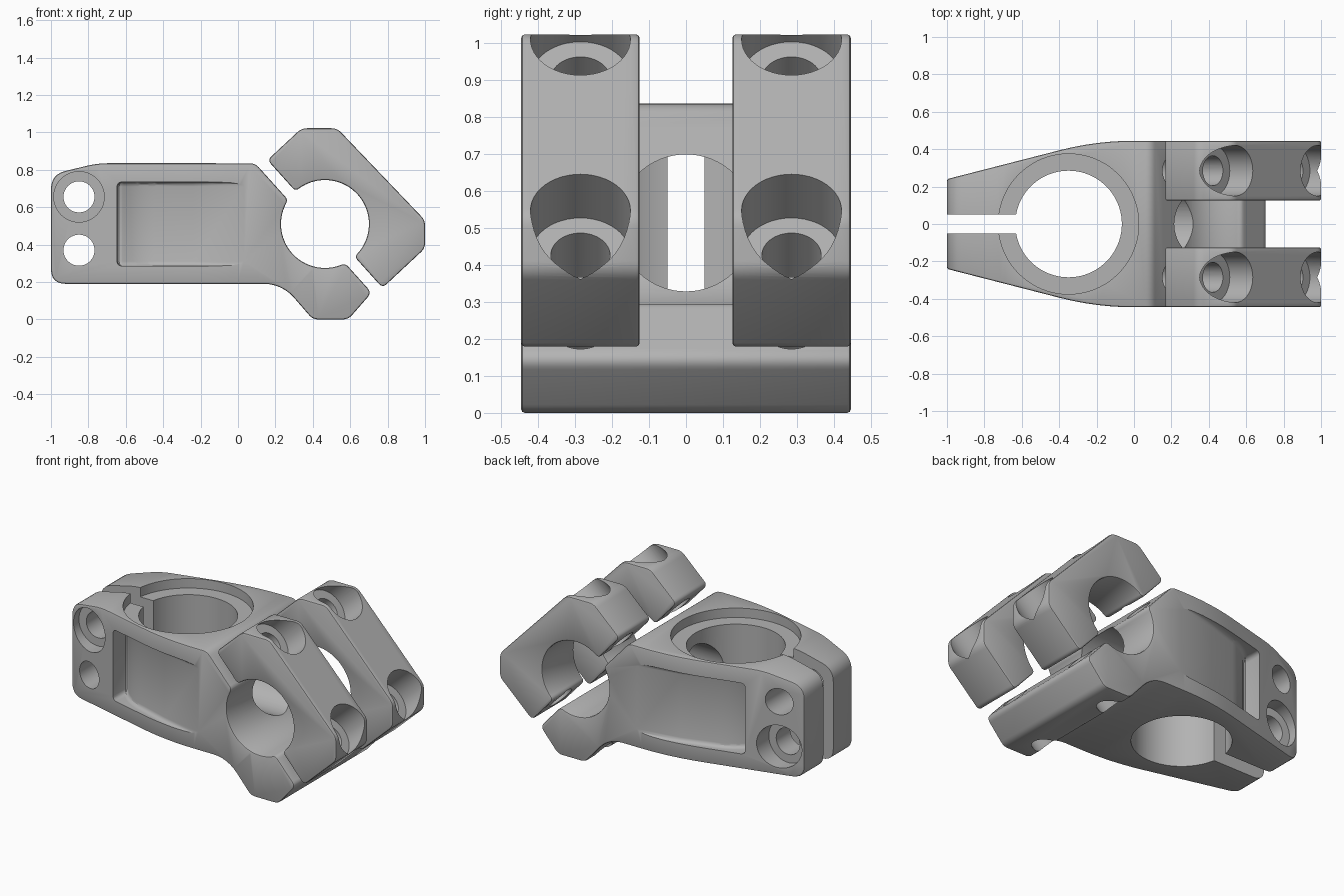
import bpy, bmesh, math
from mathutils import Vector

old = bpy.data.objects.get("Cube")
if old:
    bpy.data.objects.remove(old, do_unlink=True)

metal = bpy.data.materials.new("satin grey")
metal.use_nodes = True
GREY = (0.45, 0.45, 0.45, 1)
metal.diffuse_color = GREY
metal.node_tree.nodes["Principled BSDF"].inputs["Base Color"].default_value = GREY

# Tilted frame of the bar clamp: n points out of the split, t runs along it
CENTRE = Vector((0.465, 0.51))
N = Vector((math.cos(math.radians(42)), math.sin(math.radians(42))))
T = Vector((N.y, -N.x))
BAR_R, BOLT_T, BOLT_Y, HALF = 0.235, 0.32, 0.285, 0.445
BORE_X, BORE_R = -0.35, 0.285


def tilt(n, t):
    return tuple(CENTRE + N * n + T * t)


def tilt3(n, t, y):
    x, z = tilt(n, t)
    return Vector((x, y, z))


def arc(start, end, steps=40):
    """Points on the bar circle, angles in degrees from n towards t."""
    angles = [math.radians(start + (end - start) * i / steps) for i in range(steps + 1)]
    return [(*tilt(BAR_R * math.cos(a), BAR_R * math.sin(a)), 0) for a in angles]


def rounded(points, steps=6):
    """Closed outline; the third value of a point is its rounding length."""
    out = []
    for i, (x, y, r) in enumerate(points):
        p = Vector((x, y))
        if r == 0:
            out.append(p)
            continue
        a = Vector(points[i - 1][:2]) - p
        b = Vector(points[(i + 1) % len(points)][:2]) - p
        a, b = p + a.normalized() * r, p + b.normalized() * r
        for k in range(steps + 1):
            s = k / steps
            out.append(a * (1 - s) ** 2 + p * 2 * s * (1 - s) + b * s * s)
    return out


def prism(name, outline, low, high, axis):
    """Extrude an outline along y (outline in xz) or z (outline in xy)."""
    bm = bmesh.new()
    place = (lambda p: (p[0], low, p[1])) if axis == "y" else (lambda p: (p[0], p[1], low))
    face = bm.faces.new([bm.verts.new(place(p)) for p in outline])
    new = bmesh.ops.extrude_face_region(bm, geom=[face])["geom"]
    shift = Vector((0, high - low, 0)) if axis == "y" else Vector((0, 0, high - low))
    bmesh.ops.translate(bm, vec=shift, verts=[g for g in new if isinstance(g, bmesh.types.BMVert)])
    bmesh.ops.recalc_face_normals(bm, faces=bm.faces)
    mesh = bpy.data.meshes.new(name)
    bm.to_mesh(mesh)
    bm.free()
    obj = bpy.data.objects.new(name, mesh)
    bpy.context.collection.objects.link(obj)
    mesh.materials.append(metal)
    return obj


def rod(start, end, radius, sides=48):
    start, end = Vector(start), Vector(end)
    d = end - start
    bpy.ops.mesh.primitive_cylinder_add(vertices=sides, radius=radius, depth=d.length,
                                        location=(start + end) / 2,
                                        rotation=d.to_track_quat("Z", "Y").to_euler())
    obj = bpy.context.object
    obj.data.materials.append(metal)
    return obj


def apply(obj, mod):
    bpy.context.view_layer.objects.active = obj
    bpy.ops.object.modifier_apply(modifier=mod.name)


def boolean(obj, tool, operation="DIFFERENCE"):
    mod = obj.modifiers.new("cut", "BOOLEAN")
    mod.operation, mod.solver, mod.object = operation, "EXACT", tool
    apply(obj, mod)
    bpy.data.objects.remove(tool, do_unlink=True)


def bevel(obj, width, segments):
    mod = obj.modifiers.new("edge", "BEVEL")
    mod.width, mod.segments = width, segments
    mod.limit_method, mod.angle_limit = "ANGLE", math.radians(40)
    mod.use_clamp_overlap = False
    apply(obj, mod)


def smooth(obj):
    bpy.ops.object.select_all(action="DESELECT")
    obj.select_set(True)
    bpy.context.view_layer.objects.active = obj
    bpy.ops.object.shade_smooth_by_angle(angle=math.radians(30))


# Body: side profile crossed with the tapered plan
GAP = -0.06
half_t = math.sqrt(BAR_R ** 2 - GAP ** 2)
turn = math.degrees(math.atan2(half_t, GAP))
side = rounded([(-1, 0.19, 0.08), (-1, 0.775, 0.08), (-0.75, 0.835, 0.06),
                (*tilt(GAP, -0.491), 0.03), (*tilt(GAP, -half_t), 0.025)]
               + arc(-turn - 7, turn - 360 + 7)
               + [(*tilt(GAP, half_t), 0.025), (*tilt(GAP, 0.44), 0.035),
                  (0.59, 0, 0.03), (0.4, 0, 0.03), (0.235, 0.19, 0.1)])
body = prism("body", side, -HALF, HALF, "y")
plan = rounded([(-1, -0.24, 0), (-0.2, -HALF, 0.2), (1.2, -HALF, 0),
                (1.2, HALF, 0), (-0.2, HALF, 0.2), (-1, 0.24, 0)])
boolean(body, prism("plan", plan, -0.2, 1.2, "z"), "INTERSECT")
bevel(body, 0.01, 2)

# Upright bore, its top recess and the slot that opens it
boolean(body, rod((BORE_X, 0, -0.2), (BORE_X, 0, 1.2), BORE_R, 80))
boolean(body, rod((BORE_X, 0, 0.775), (BORE_X, 0, 1.2), 0.375, 80))
slot = [(-1.2, -0.05), (BORE_X, -0.05), (BORE_X, 0.05), (-1.2, 0.05)]
boolean(body, prism("slot", slot, -0.2, 1.2, "z"))

# Round window between the bore and the bar clamp
boolean(body, rod((BORE_X + 0.05, 0, 0.513), (0.42, 0, 0.513), 0.185, 64))

# Side pockets that wrap around the bore
for s in (-1, 1):
    floor = [(-0.655, 0.7), (-0.645, 0.2)]
    for k in range(13):
        a = math.radians(141 - 38 * k / 12)
        floor.append((BORE_X + 0.345 * math.cos(a), 0.345 * math.sin(a)))
    floor += [(-0.24, 0.395), (0.06, 0.45), (0.06, 0.7)]
    pocket = prism("pocket", [(x, s * y) for x, y in floor], 0.285, 0.735, "z")
    bevel(pocket, 0.025, 3)
    boolean(body, pocket)

# Pinch bolt holes, counterbored from opposite sides
for z, s in ((0.655, -1), (0.37, 1)):
    boolean(body, rod((-0.85, -0.6, z), (-0.85, 0.6, z), 0.083))
    boolean(body, rod((-0.85, s * 0.19, z), (-0.85, s * 0.6, z), 0.135))

# Threaded holes for the clamp bolts: blind above, through below
for y in (-BOLT_Y, BOLT_Y):
    boolean(body, rod(tilt3(0.05, -BOLT_T, y), tilt3(-0.3, -BOLT_T, y), 0.08))
    boolean(body, rod(tilt3(0.05, BOLT_T, y), tilt3(-0.6, BOLT_T, y), 0.08))
smooth(body)

# Two separate clamp caps with counterbored bolt holes
cap_side = rounded([(*tilt(0, -BAR_R), 0.025), (*tilt(0, -0.46), 0.03),
                    (0.34, 1.022, 0.03), (0.53, 1.022, 0.03), (1, 0.53, 0.03),
                    (1, 0.38, 0.03), (*tilt(0, 0.46), 0.03), (*tilt(0, BAR_R), 0.025)]
                   + arc(83, -83))
for label, y in (("front", -BOLT_Y), ("back", BOLT_Y)):
    cap = prism(label + "_clamp_cap", cap_side, y - 0.16, y + 0.16, "y")
    bevel(cap, 0.01, 2)
    for t in (-BOLT_T, BOLT_T):
        boolean(cap, rod(tilt3(-0.2, t, y), tilt3(0.6, t, y), 0.08))
        boolean(cap, rod(tilt3(0.23, t, y), tilt3(0.7, t, y), 0.135))
    smooth(cap)
